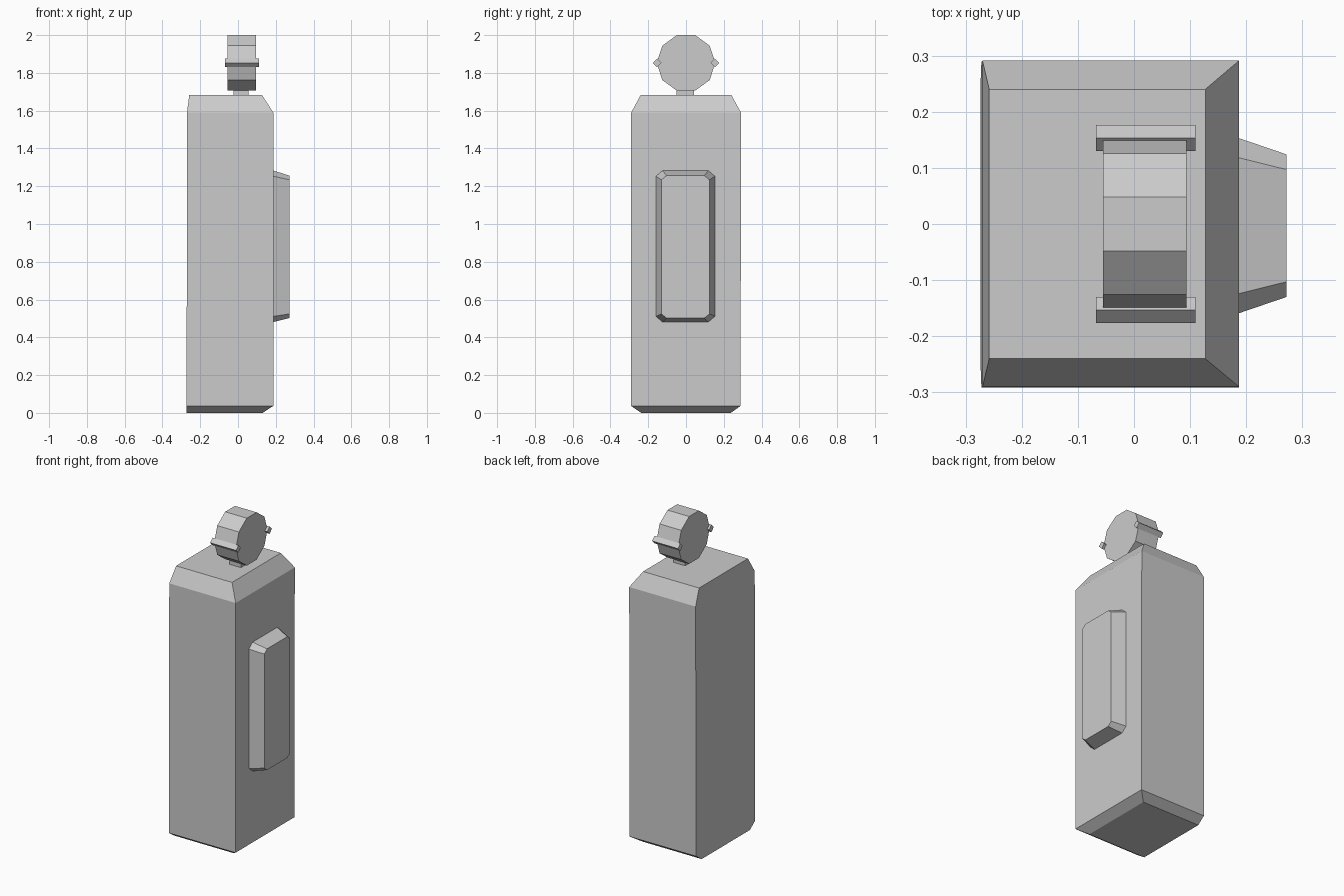
import bpy, math

if "Cube" in bpy.data.objects:
    bpy.data.objects.remove(bpy.data.objects["Cube"])

grey = bpy.data.materials.new("plain grey")
grey.diffuse_color = (0.6, 0.6, 0.6, 1)
grey.use_nodes = True
grey.node_tree.nodes["Principled BSDF"].inputs["Base Color"].default_value = grey.diffuse_color


def loft(name, rings):
    """Closed solid skinned through rings with equal point counts."""
    n = len(rings[0])
    verts = [p for ring in rings for p in ring]
    faces = [tuple(reversed(range(n))), tuple(range(len(verts) - n, len(verts)))]
    for r in range(len(rings) - 1):
        for i in range(n):
            j = (i + 1) % n
            faces.append((r * n + i, r * n + j, (r + 1) * n + j, (r + 1) * n + i))
    mesh = bpy.data.meshes.new(name)
    mesh.from_pydata(verts, [], faces)
    mesh.materials.append(grey)
    obj = bpy.data.objects.new(name, mesh)
    bpy.context.collection.objects.link(obj)
    return obj


def rect(x0, x1, y0, y1, z):
    return [(x0, y0, z), (x1, y0, z), (x1, y1, z), (x0, y1, z)]


def polygon(x, y, z, radius, sides):
    """Regular polygon facing along x."""
    return [(x, y + radius * math.cos(2 * math.pi * i / sides),
             z + radius * math.sin(2 * math.pi * i / sides)) for i in range(sides)]


def cut_rect(x, y, z, hy, hz, cy, cz):
    """Rectangle facing along x with its corners cut off."""
    return [(x, y + a, z + b) for a, b in (
        (hy, -hz + cz), (hy, hz - cz), (hy - cy, hz), (-hy + cy, hz),
        (-hy, hz - cz), (-hy, -hz + cz), (-hy + cy, -hz), (hy - cy, -hz))]


# Tall cabinet with sloped top and bottom edges
loft("body", [rect(-0.274, 0.13, -0.237, 0.237, 0.0),
              rect(-0.272, 0.187, -0.291, 0.289, 0.037),
              rect(-0.270, 0.187, -0.290, 0.291, 1.59),
              rect(-0.258, 0.127, -0.240, 0.240, 1.683)])

# Raised panel with tapered sides
loft("side_panel", [cut_rect(0.18, -0.003, 0.882, 0.157, 0.402, 0.035, 0.03),
                    cut_rect(0.187, -0.003, 0.882, 0.156, 0.401, 0.035, 0.03),
                    cut_rect(0.272, -0.003, 0.879, 0.127, 0.377, 0.027, 0.022)])

# Round head on a short neck
loft("neck", [rect(-0.023, 0.055, -0.05, 0.042, 1.67),
              rect(-0.023, 0.055, -0.05, 0.042, 1.72)])
loft("round_head", [polygon(x, 0, 1.853, 0.155, 10) for x in (-0.055, 0.094)])

# Diamond section bars across the head, front and back
for side, y in (("front", -0.153), ("back", 0.153)):
    loft(side + "_bar", [polygon(x, y, 1.853, 0.023, 4) for x in (-0.068, 0.11)])
